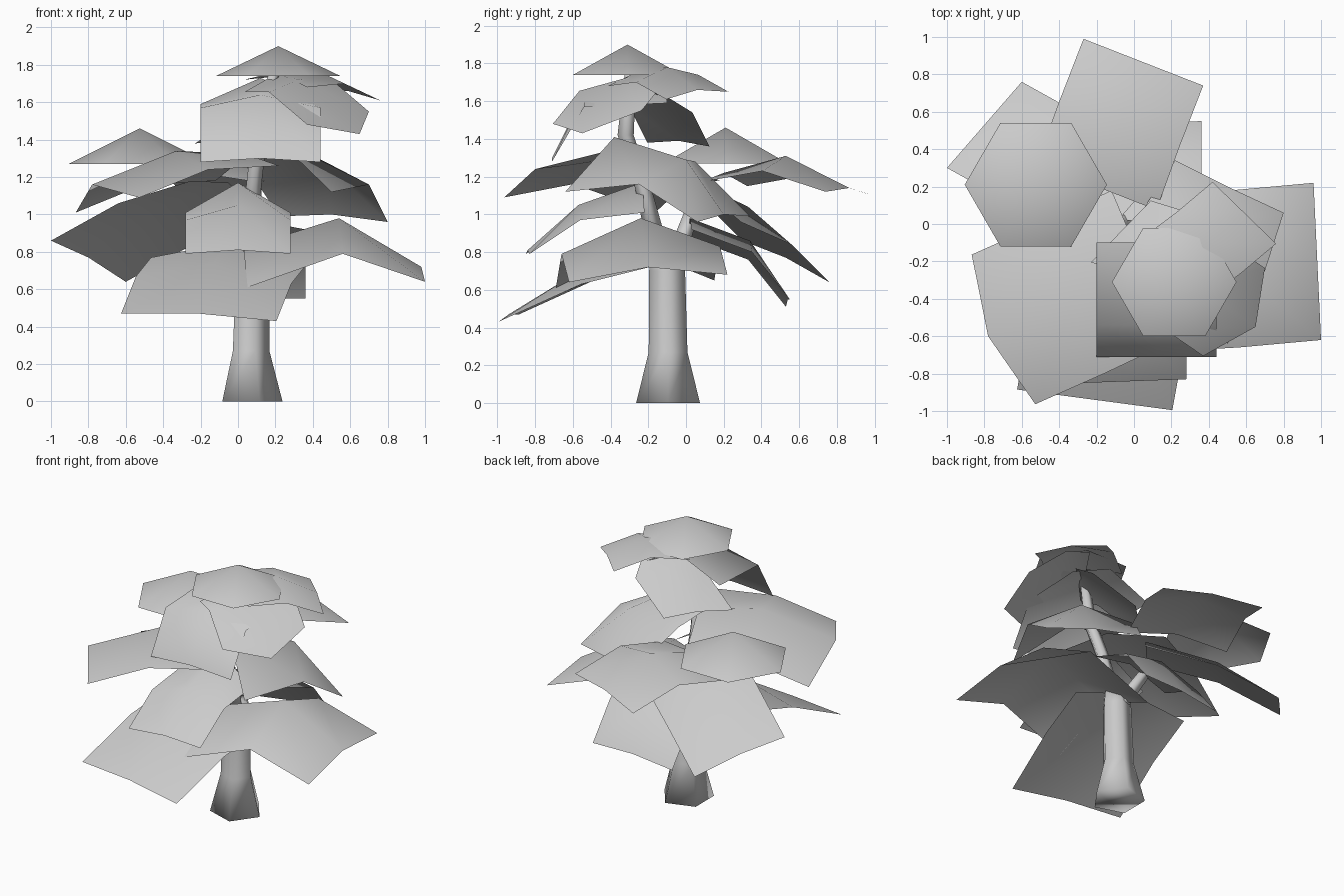
import bpy
import bmesh
import math
from mathutils import Vector

old_cube = bpy.data.objects.get("Cube")
if old_cube:
    bpy.data.objects.remove(old_cube, do_unlink=True)

# One plain grey for the whole tree
GREY = (0.6, 0.6, 0.6, 1.0)
grey = bpy.data.materials.new("plain_grey")
grey.use_nodes = True
grey.diffuse_color = GREY
grey.node_tree.nodes["Principled BSDF"].inputs["Base Color"].default_value = GREY


def finish(bm, name):
    """Turn a bmesh into a smooth shaded grey object."""
    mesh = bpy.data.meshes.new(name)
    for face in bm.faces:
        face.smooth = True
    bm.to_mesh(mesh)
    bm.free()
    mesh.materials.append(grey)
    obj = bpy.data.objects.new(name, mesh)
    bpy.context.collection.objects.link(obj)
    return obj


def polygon(bm, centre, radius, sides):
    """Level ring of vertices, the first one on the x axis."""
    ring = []
    for i in range(sides):
        angle = i * math.tau / sides
        offset = Vector((math.cos(angle), math.sin(angle), 0)) * radius
        ring.append(bm.verts.new(Vector(centre) + offset))
    return ring


def limb(name, path, sides=5):
    """Tapering limb through (centre, radius) stations."""
    bm = bmesh.new()
    rings = [polygon(bm, centre, radius, sides) for centre, radius in path]
    for low, high in zip(rings, rings[1:]):
        for i in range(sides):
            j = (i + 1) % sides
            bm.faces.new((low[i], low[j], high[j], high[i]))
    bm.faces.new(list(reversed(rings[0])))
    bm.faces.new(rings[-1])
    finish(bm, name)


def cap(name, centre, radius, height):
    """Open shallow six-sided cone of foliage."""
    bm = bmesh.new()
    ring = polygon(bm, centre, radius, 6)
    apex = bm.verts.new(Vector(centre) + Vector((0, 0, height)))
    for i in range(6):
        bm.faces.new((ring[i], ring[(i + 1) % 6], apex))
    finish(bm, name)


def sheet(name, rows):
    """Single-sided surface through rows of points."""
    bm = bmesh.new()
    grid = [[bm.verts.new(point) for point in row] for row in rows]
    for near, far in zip(grid, grid[1:]):
        for i in range(len(near) - 1):
            bm.faces.new((near[i], near[i + 1], far[i + 1], far[i]))
    bmesh.ops.recalc_face_normals(bm, faces=bm.faces)
    bm.normal_update()
    # The upper side is the outside of every sheet
    if sum(face.normal.z for face in bm.faces) < 0:
        bmesh.ops.reverse_faces(bm, faces=bm.faces)
    finish(bm, name)


def leaf(name, root, middle, tip, half_width, droop, pull=0):
    """Bent sheet: a three point spine with sides hanging lower.
    Pull draws the two outer corners back from the tip."""
    side = Vector(half_width)
    inward = Vector(middle) - Vector(tip)
    inward.z = 0
    back = inward.normalized() * pull
    rows = []
    for point, drop in zip((root, middle, tip), droop):
        spine = Vector(point)
        shift = Vector((0, 0, -drop))
        if point is tip:
            shift += back
        rows.append((spine - side + shift, spine, spine + side + shift))
    sheet(name, rows)


# Trunk and branches
limb("trunk", [((.06, -.095, 0), .178), ((.06, -.095, .27), .108),
               ((.07, -.1, .7), .1), ((.07, -.11, .82), .08)])
limb("upper_trunk", [((.07, -.13, .75), .06), ((.08, -.23, 1.15), .045),
                     ((.11, -.32, 1.42), .045), ((.2, -.29, 1.8), .03)])
limb("back_branch", [((.06, -.08, .7), .06), ((-.12, .04, 1.04), .04)])

# Foliage caps
cap("side_foliage_cap", (-.525, .21, 1.27), .38, .19)
cap("top_foliage_cap", (.215, -.31, 1.74), .333, .16)

# Lower foliage sheets
leaf("low_front_leaf", (-.05, -.1, .85), (-.13, -.5, .74), (-.21, -.94, .47),
     (.415, -.055, -.02), (.1, .09, .02))
leaf("low_left_leaf", (.03, -.27, .82), (.54, -.24, .98), (.98, -.2, .72),
     (.02, -.42, -.02), (.19, .17, .06))
leaf("low_back_leaf", (.05, .02, .98), (.05, .34, .86), (.05, .54, .55),
     (.31, .01, .02), (.08, .08, .02))
leaf("low_right_leaf", (-.05, .06, 1.17), (-.44, .33, 1.04), (-.8, .53, .77),
     (.2, .23, -.11), (.1, .09, .02))

# Middle foliage sheets
leaf("middle_front_leaf", (0, -.23, 1.17), (0, -.57, 1.05), (0, -.84, .81),
     (.28, .01, 0), (.16, .08, .02))
leaf("middle_right_leaf", (.05, -.22, 1.32), (-.33, -.4, 1.34),
     (-.78, -.6, 1.16), (.17, -.4, .04), (.1, .14, .11), .09)
sheet("middle_left_leaf", [
    [(-.05, -.35, 1.36), (.03, .05, 1.28), (.22, .34, .99)],
    [(.2, -.38, 1.41), (.45, 0, 1.29), (.5, .2, 1)],
    [(.5, -.64, 1.12), (.7, -.25, 1.16), (.8, .06, .96)]])
leaf("middle_back_leaf", (-.2, .2, 1.22), (-.08, .53, 1.31),
     (.05, .865, 1.14), (.32, -.125, .01), (.06, .09, .03))

# Upper foliage sheets
leaf("upper_front_leaf", (.12, -.1, 1.73), (.12, -.54, 1.64),
     (.12, -.71, 1.3), (.32, 0, 0), (.14, .07, .02))
leaf("upper_left_leaf", (.2, -.25, 1.75), (.33, -.33, 1.72),
     (.65, -.55, 1.43), (.165, .235, .035), (.06, .03, -.085), .14)
leaf("upper_back_left_leaf", (.2, -.25, 1.76), (.4, -.1, 1.78),
     (.59, .06, 1.66), (.17, -.165, -.02), (.06, .06, .03))
leaf("upper_right_leaf", (.26, -.26, 1.68), (.22, -.13, 1.6),
     (-.07, -.04, 1.39), (.16, .165, -.01), (.05, .05, .02))
